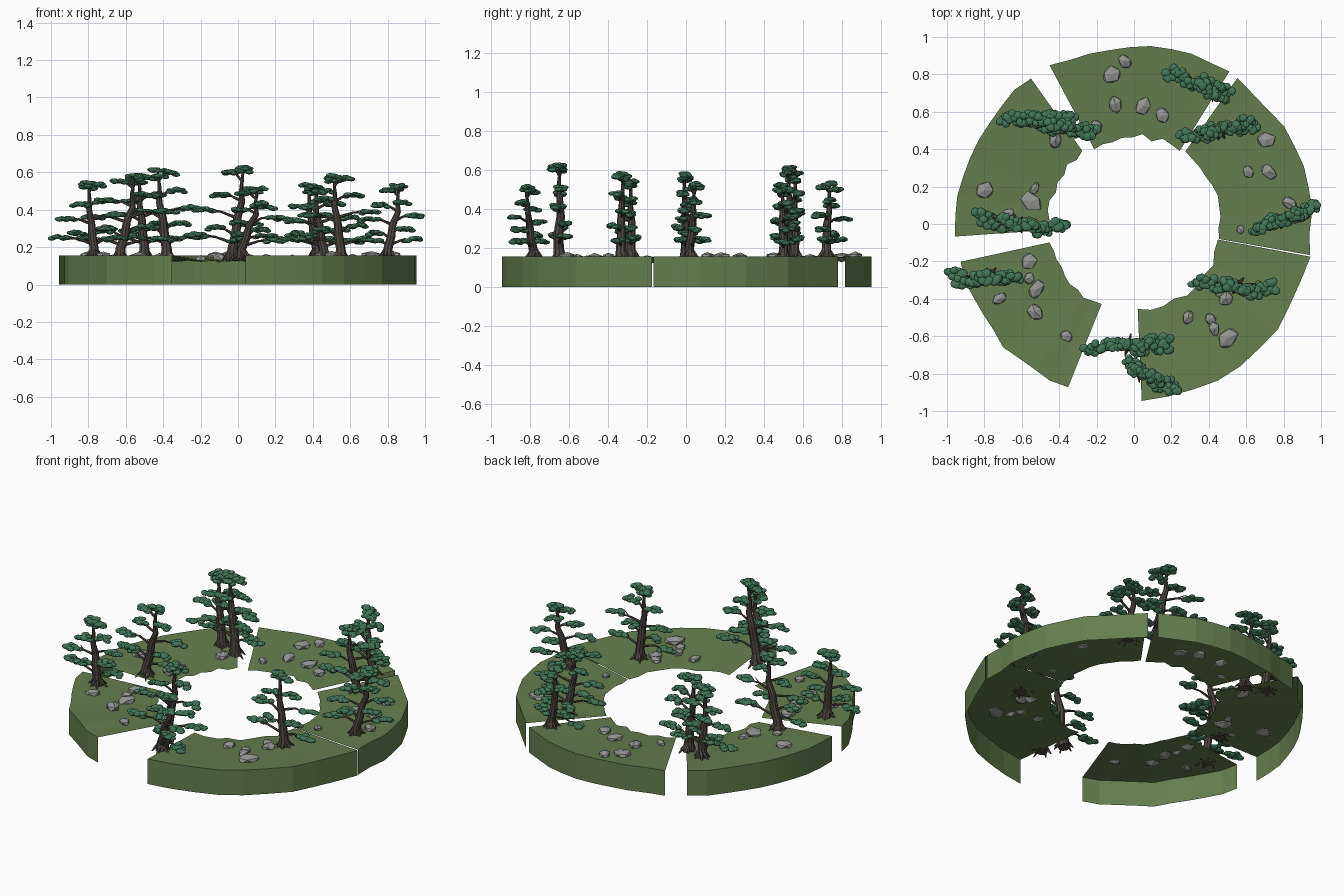
import bpy, bmesh, math, random
from mathutils import Vector, Matrix

if "Cube" in bpy.data.objects:
    bpy.data.objects.remove(bpy.data.objects["Cube"])

rng = random.Random(7)


def material(name, rgb):
    m = bpy.data.materials.new(name)
    m.diffuse_color = (*rgb, 1)
    m.use_nodes = True
    m.node_tree.nodes["Principled BSDF"].inputs["Base Color"].default_value = m.diffuse_color
    return m


GRASS = material("grass", (0.13, 0.21, 0.075))
BARK = material("bark", (0.08, 0.062, 0.053))
LEAF = material("needles", (0.055, 0.19, 0.10))
STONE = material("stone", (0.30, 0.30, 0.29))


def finish(bm, name, mat):
    me = bpy.data.meshes.new(name)
    bm.to_mesh(me)
    bm.free()
    me.materials.append(mat)
    ob = bpy.data.objects.new(name, me)
    bpy.context.collection.objects.link(ob)
    return ob


def polar(r, a, z):
    return Vector((r * math.cos(a), r * math.sin(a), z))


def terrain(name, a0, a1, n=9):
    """Open shell: sloping top sheet plus outer skirt."""
    bm = bmesh.new()
    rows = []
    for i in range(n + 1):
        a = math.radians(a0 + (a1 - a0) * i / n)
        ro = 0.95 + rng.uniform(-0.012, 0.015)
        ri = 0.468 + rng.uniform(-0.018, 0.015)
        zi = 0.125 + rng.uniform(-0.004, 0.004)
        rows.append([bm.verts.new(p) for p in
                     (polar(ri, a, zi), polar(ro, a, 0.156), polar(ro, a, 0))])
    for p, q in zip(rows, rows[1:]):
        for k in range(2):
            bm.faces.new((p[k], p[k + 1], q[k + 1], q[k]))
    return finish(bm, name, GRASS)


def ground_z(x, y):
    return 0.125 + (math.hypot(x, y) - 0.468) * 0.064


def tube(bm, pts, radii, sides):
    rings = []
    for i, p in enumerate(pts):
        d = (pts[min(i + 1, len(pts) - 1)] - pts[max(i - 1, 0)]).normalized()
        q = Vector((0, 0, 1)).rotation_difference(d)
        rings.append([bm.verts.new(p + q @ polar(radii[i], 2 * math.pi * k / sides, 0))
                      for k in range(sides)])
    for a, b in zip(rings, rings[1:]):
        for k in range(sides):
            j = (k + 1) % sides
            bm.faces.new((a[k], a[j], b[j], b[k]))
    bm.faces.new(rings[-1])
    bm.faces.new(rings[0][::-1])


def pad(bm, c, length, width, count):
    """Flat cloud of small needle puffs."""
    for k in range(count):
        u = -1 + 2 * (k + 0.5) / count
        off = Vector((u * length, rng.uniform(-1, 1) * width * math.sqrt(1 - u * u * 0.7),
                      rng.uniform(-0.006, 0.008) - 0.008 * u * u))
        r = rng.uniform(0.017, 0.024)
        m = (Matrix.Translation(c + off) @ Matrix.Rotation(rng.uniform(0, 3), 4, 'Z')
             @ Matrix.Diagonal((r * 1.1, r, r * 0.55, 1)))
        bmesh.ops.create_icosphere(bm, subdivisions=2, radius=1, matrix=m)


# branch layout: reach (share of left/right spread), tip height share, pad half length
BRANCHES = [(-0.95, 0.25, 0.050), (0.88, 0.24, 0.055), (-0.50, 0.33, 0.04),
            (-0.80, 0.52, 0.052), (0.55, 0.40, 0.045), (0.85, 0.57, 0.045),
            (-0.42, 0.70, 0.045), (0.45, 0.76, 0.045), (-0.18, 0.92, 0.035),
            (0.25, 0.95, 0.035)]


def tree(name, x, y, rot, top, left, right, lean):
    base = ground_z(x, y)
    h = top - base - 0.012
    s = h / 0.48
    # trunk
    shape = [(0, -0.01), (0.02, 0.12), (0.30, 0.28), (0.45, 0.45), (0.85, 0.62),
             (0.80, 0.78), (1.0, 0.97)]
    pts = [Vector((lean * a, rng.uniform(-0.006, 0.006), h * b)) for a, b in shape]
    rad = [r * (0.45 + 0.55 * s) for r in (0.036, 0.027, 0.025, 0.022, 0.017, 0.011, 0.005)]

    def on_trunk(t):
        for i in range(len(shape) - 1):
            b0, b1 = shape[i][1], shape[i + 1][1]
            if t <= b1:
                return pts[i].lerp(pts[i + 1], (t - b0) / (b1 - b0))
        return pts[-1]

    wood, leaf = bmesh.new(), bmesh.new()
    tube(wood, pts, rad, 9)
    # roots
    for k in range(6):
        a = k * math.pi / 3 + rng.uniform(-0.3, 0.3)
        r = rng.uniform(0.05, 0.068)
        tube(wood, [polar(0.012, a, 0.04), polar(0.034, a, 0.012), polar(r, a, -0.012)],
             [0.012, 0.009, 0.003], 5)
    # branches and needle pads
    for reach, hz, half in BRANCHES:
        spread = (left if reach < 0 else right) - 0.02
        ex = reach * spread
        end = Vector((math.copysign(max(abs(ex) - half * 0.4, 0.02), ex)
                      + lean * hz * 0.3,
                      rng.uniform(-0.028, 0.028), h * (hz + rng.uniform(-0.015, 0.015))))
        start = on_trunk(max(hz - 0.08, 0.1))
        mid = start.lerp(end, 0.5) + Vector((0, rng.uniform(-0.01, 0.01), 0.012))
        tip = end - Vector((0, 0, 0.008))
        tube(wood, [start, mid, tip], [0.009, 0.006, 0.003], 6)
        tube(wood, [mid, mid.lerp(tip, 0.5) + Vector((0, rng.choice((-1, 1)) * 0.025, 0.012))],
             [0.004, 0.002], 5)
        pad(leaf, end, half * (0.6 + 0.4 * s), 0.026, 9)
    pad(leaf, pts[-1] + Vector((0, 0, 0.005)), 0.038, 0.026, 8)
    place = Matrix.Translation((x, y, base)) @ Matrix.Rotation(math.radians(rot), 4, 'Z')
    for bm, part, mat in ((wood, "trunk", BARK), (leaf, "foliage", LEAF)):
        bmesh.ops.recalc_face_normals(bm, faces=bm.faces)
        finish(bm, f"{name}_{part}", mat).matrix_world = place


def rock(name, x, y, r):
    bm = bmesh.new()
    bmesh.ops.create_icosphere(bm, subdivisions=1, radius=1)
    for v in bm.verts:
        v.co *= rng.uniform(0.85, 1.12)
    ob = finish(bm, name, STONE)
    ob.location = (x, y, ground_z(x, y) + 0.006)
    ob.rotation_euler = (0, 0, rng.uniform(0, 6))
    ob.scale = (r * 1.1, r * rng.uniform(0.7, 1), min(r * 0.6, 0.026))


# ring of ground pieces
for i, (a, b) in enumerate([(-87.5, -10.5), (-10, 54.7), (58, 118), (125.3, 184), (192.3, 248)]):
    terrain(f"ground_{i + 1}", a, b)

# pines: x, y, turn, top height, left spread, right spread, lean
TREES = [(-0.03, -0.65, 2, 0.645, 0.25, 0.24, 0.06),
         (0.02, -0.78, -25, 0.53, 0.09, 0.26, 0.10),
         (0.55, -0.33, -5, 0.60, 0.25, 0.23, -0.04),
         (0.80, 0.02, 24, 0.55, 0.19, 0.21, 0.07),
         (0.46, 0.50, 9, 0.54, 0.23, 0.22, -0.05),
         (0.42, 0.72, -23, 0.55, 0.28, 0.11, -0.05),
         (-0.38, 0.52, -9, 0.635, 0.22, 0.20, -0.05),
         (-0.50, 0.56, -3, 0.60, 0.22, 0.20, -0.03),
         (-0.63, 0.0, -7, 0.60, 0.24, 0.29, 0.08),
         (-0.77, -0.28, 4, 0.56, 0.23, 0.18, -0.03)]
for i, t in enumerate(TREES):
    tree(f"pine_{i + 1}", *t)

# boulders: x, y, radius
ROCKS = [(-.05, .87, .045), (-.12, .80, .05), (-.10, .64, .05), (.05, .63, .05),
         (.15, .58, .045), (-.20, .53, .033), (-.42, .45, .05), (-.80, .18, .05),
         (-.53, .19, .035), (-.55, .12, .06), (-.67, .06, .03), (-.56, -.20, .045),
         (-.56, -.29, .035), (-.52, -.35, .055), (-.53, -.47, .047), (-.72, -.40, .04),
         (-.36, -.60, .033), (.71, .45, .05), (.61, .28, .035), (.72, .28, .048),
         (.83, .11, .045), (.57, -.03, .025), (.29, -.50, .037), (.41, -.51, .035),
         (.43, -.56, .04), (.50, -.61, .06), (.49, -.40, .045), (.46, -.36, .04)]
for i, r in enumerate(ROCKS):
    rock(f"rock_{i + 1}", *r)
